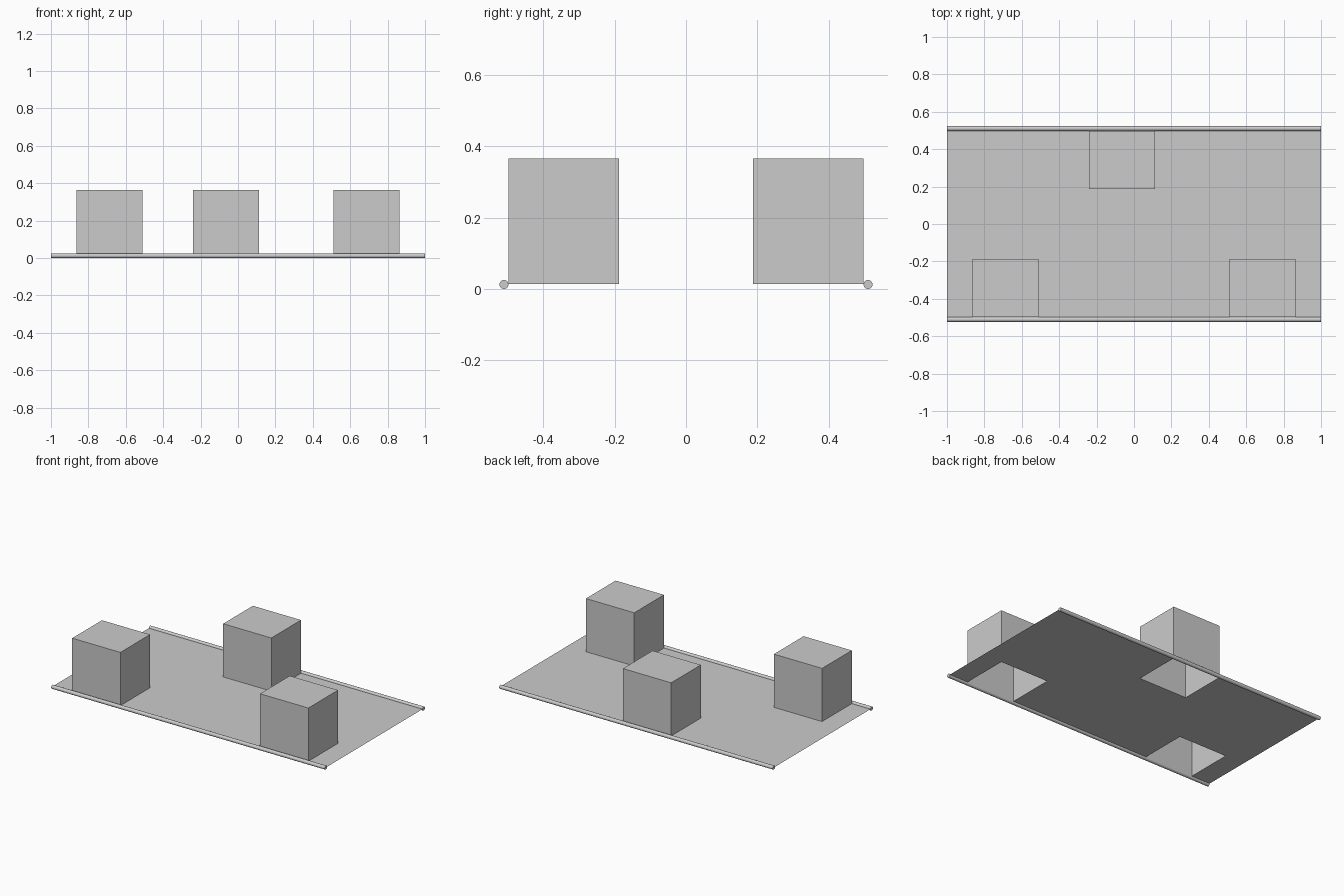
import bpy, bmesh, math

if "Cube" in bpy.data.objects:
    bpy.data.objects.remove(bpy.data.objects["Cube"])

ROD_R, SHEET_Z, TOP_Z = 0.0125, 0.0135, 0.365
EDGE_Y = 0.498
XS = [-1, -0.863, -0.511, -0.24, 0.112, 0.51, 0.863, 1]
YS = [-EDGE_Y, -0.188, 0.188, EDGE_Y]
RAISED = {(1, 0), (5, 0), (3, 2)}  # grid cells pushed up into blocks

# Thin sheet with three hollow blocks extruded upward (open underneath)
bm = bmesh.new()
v = [[bm.verts.new((x, y, SHEET_Z)) for y in YS] for x in XS]
blocks = []
for i in range(len(XS) - 1):
    for j in range(len(YS) - 1):
        f = bm.faces.new((v[i][j], v[i + 1][j], v[i + 1][j + 1], v[i][j + 1]))
        if (i, j) in RAISED:
            blocks.append(f)
tops = bmesh.ops.extrude_discrete_faces(bm, faces=blocks)["faces"]
for f in tops:
    bmesh.ops.translate(bm, verts=f.verts[:], vec=(0, 0, TOP_Z - SHEET_Z))
mesh = bpy.data.meshes.new("sheet_with_blocks")
bm.to_mesh(mesh)
bm.free()
bpy.context.collection.objects.link(bpy.data.objects.new("sheet_with_blocks", mesh))

# Round rods along the two long edges
for name, side in (("front_rod", -1), ("back_rod", 1)):
    bpy.ops.mesh.primitive_cylinder_add(
        vertices=24, radius=ROD_R, depth=2,
        location=(0, side * (EDGE_Y + ROD_R), ROD_R),
        rotation=(0, math.pi / 2, 0))
    bpy.context.object.name = name
    bpy.ops.object.shade_smooth_by_angle(angle=math.radians(30))
